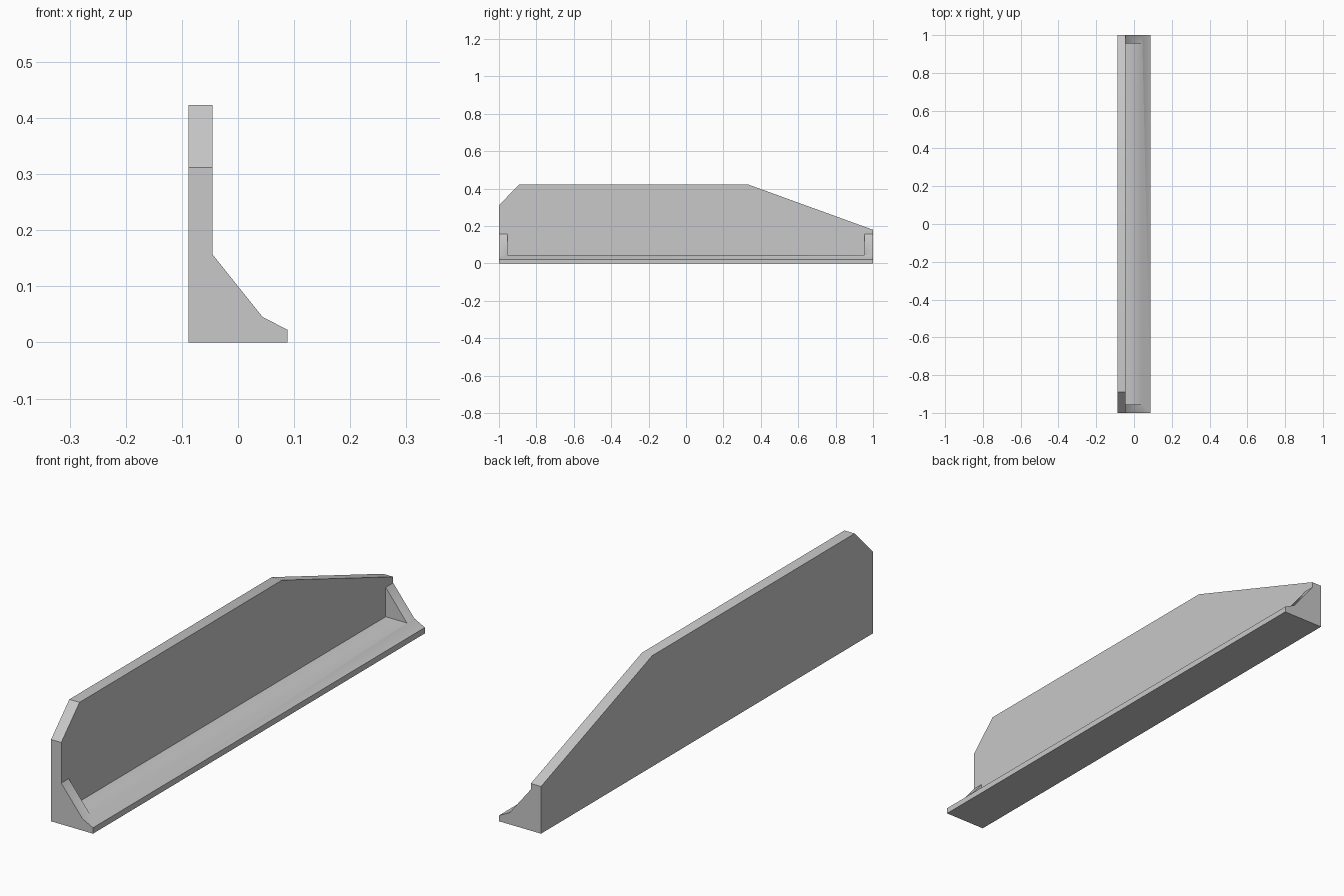
import bpy
import bmesh
from math import radians
from mathutils import Vector

default = bpy.data.objects.get("Cube")
if default:
    bpy.data.objects.remove(default, do_unlink=True)

grey = bpy.data.materials.new("light_grey")
grey.use_nodes = True
colour = (0.58, 0.58, 0.58, 1)
grey.diffuse_color = colour
grey.node_tree.nodes["Principled BSDF"].inputs["Base Color"].default_value = colour

BACK, FACE, KNEE, TOE = -0.0885, -0.0455, 0.044, 0.0885   # x stations
BASE, RIB_TOP = 0.045, 0.157                              # heights
RIB = 0.045                                               # end rib thickness


def prism(name, outline, offset):
    """Extrude a closed 3D outline by an offset vector."""
    bm = bmesh.new()
    face = bm.faces.new([bm.verts.new(p) for p in outline])
    new = bmesh.ops.extrude_face_region(bm, geom=[face])["geom"]
    moved = [g for g in new if isinstance(g, bmesh.types.BMVert)]
    bmesh.ops.translate(bm, verts=moved, vec=Vector(offset))
    bmesh.ops.recalc_face_normals(bm, faces=bm.faces)
    mesh = bpy.data.meshes.new(name)
    bm.to_mesh(mesh)
    bm.free()
    mesh.materials.append(grey)
    obj = bpy.data.objects.new(name, mesh)
    bpy.context.collection.objects.link(obj)
    return obj


def along_y(name, profile, start, length):
    return prism(name, [(x, start, z) for x, z in profile], (0, length, 0))


# Upright plate with a short front chamfer and a long rear slope
side = [(-1, 0), (1, 0), (1, 0.18), (0.33, 0.423), (-0.89, 0.423), (-1, 0.312)]
wall = prism("angled_wall", [(BACK, y, z) for y, z in side], (FACE - BACK, 0, 0))

# Foot flange with a bevelled toe
foot = along_y("foot", [(BACK, 0), (TOE, 0), (TOE, 0.0225),
                        (KNEE, BASE), (BACK, BASE)], -1, 2)

# Triangular rib at each end, sunk into the wall and foot
sunk = FACE - 0.02
rib = [(sunk, 0.02), (KNEE, 0.02), (KNEE, BASE), (FACE, RIB_TOP), (sunk, RIB_TOP)]
ribs = [along_y("front_rib", rib, -1, RIB), along_y("back_rib", rib, 1 - RIB, RIB)]

# Weld everything into one solid
bpy.ops.object.select_all(action='DESELECT')
bpy.context.view_layer.objects.active = wall
wall.select_set(True)
for part in [foot] + ribs:
    mod = wall.modifiers.new("weld", 'BOOLEAN')
    mod.operation = 'UNION'
    mod.solver = 'EXACT'
    mod.object = part
    bpy.ops.object.modifier_apply(modifier=mod.name)
    bpy.data.objects.remove(part, do_unlink=True)

# Merge coplanar faces and soften only the shallow creases
bm = bmesh.new()
bm.from_mesh(wall.data)
bmesh.ops.remove_doubles(bm, verts=bm.verts, dist=0.0001)
bmesh.ops.dissolve_limit(bm, angle_limit=radians(1), verts=bm.verts, edges=bm.edges)
bm.to_mesh(wall.data)
bm.free()
bpy.ops.object.shade_smooth_by_angle(angle=radians(30))
